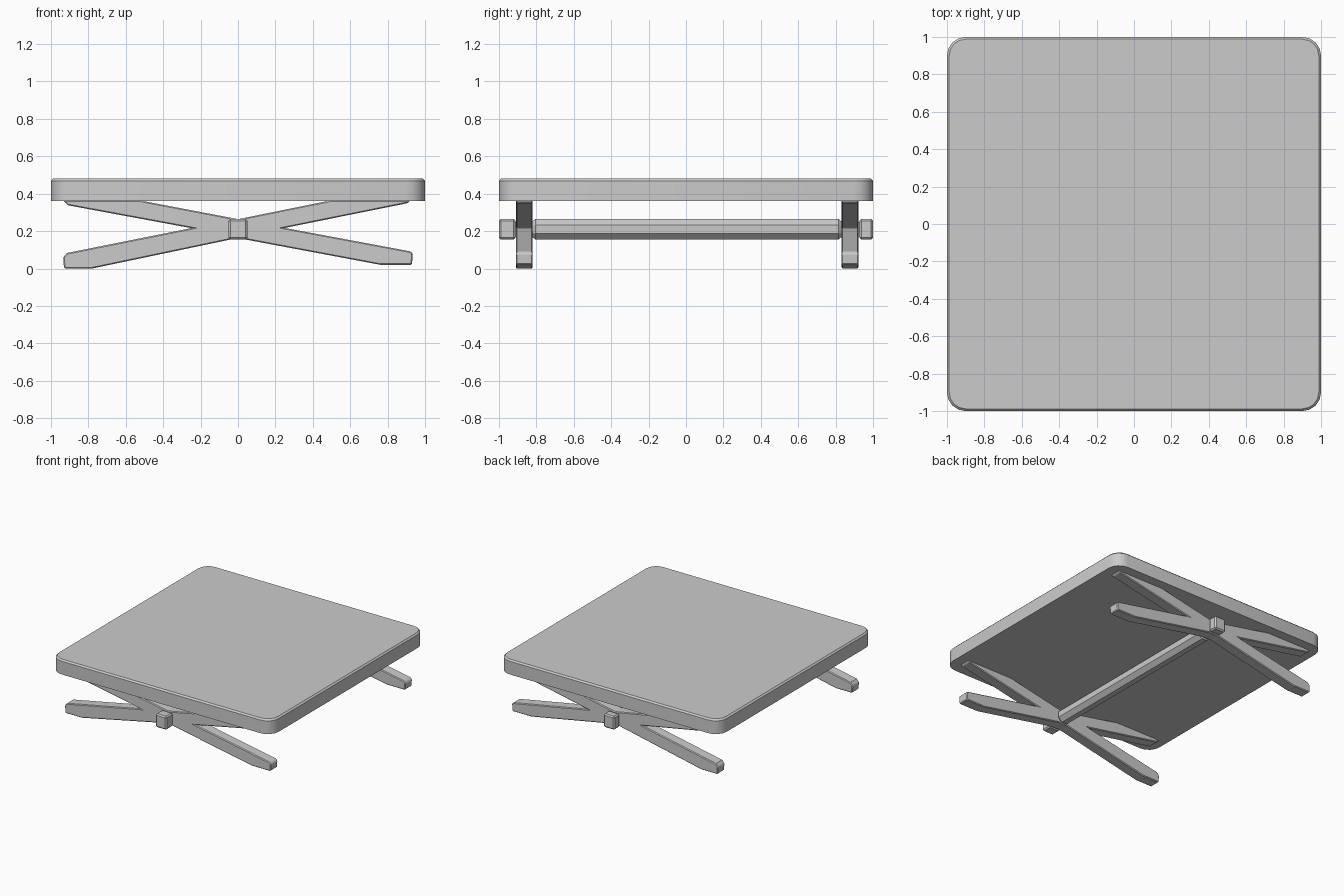
import bpy, bmesh, math
from mathutils import Matrix, Vector

if "Cube" in bpy.data.objects:
    bpy.data.objects.remove(bpy.data.objects["Cube"])


def make_object(name, bm, bevel=0.0, smooth=False, segments=1):
    bmesh.ops.recalc_face_normals(bm, faces=bm.faces[:])
    mesh = bpy.data.meshes.new(name)
    bm.to_mesh(mesh)
    bm.free()
    ob = bpy.data.objects.new(name, mesh)
    bpy.context.collection.objects.link(ob)
    if bevel:
        mod = ob.modifiers.new("edge_bevel", 'BEVEL')
        mod.width = bevel
        mod.segments = segments
        mod.limit_method = 'ANGLE'
        mod.angle_limit = math.radians(40)
    if smooth:
        bpy.ops.object.select_all(action='DESELECT')
        ob.select_set(True)
        bpy.context.view_layer.objects.active = ob
        bpy.ops.object.shade_smooth_by_angle(angle=math.radians(35))
    return ob


def extrude(points, offset):
    bm = bmesh.new()
    face = bm.faces.new([bm.verts.new(p) for p in points])
    res = bmesh.ops.extrude_face_region(bm, geom=[face])
    verts = [v for v in res["geom"] if isinstance(v, bmesh.types.BMVert)]
    bmesh.ops.translate(bm, verts=verts, vec=Vector(offset))
    return bm


def box(lo, hi):
    lo, hi = Vector(lo), Vector(hi)
    bm = bmesh.new()
    bmesh.ops.create_cube(bm, size=1, matrix=Matrix.Translation((lo + hi) / 2)
                          @ Matrix.Diagonal((*(hi - lo), 1)))
    return bm


# Tabletop: rounded square slab with a softened upper rim
R, STEPS = 0.1, 4
outline = []
for k, (sx, sy) in enumerate([(1, 1), (-1, 1), (-1, -1), (1, -1)]):
    for i in range(STEPS + 1):
        a = math.pi / 2 * (k + i / STEPS)
        outline.append((sx * (1 - R) + R * math.cos(a),
                        sy * (1 - R) + R * math.sin(a), 0.36))
bm = extrude(outline, (0, 0, 0.108))
bm.normal_update()
top = max(bm.faces, key=lambda f: f.calc_center_median().z)
bmesh.ops.inset_region(bm, faces=[top], thickness=0.012, depth=0.0)
bmesh.ops.translate(bm, verts=top.verts[:], vec=(0, 0, 0.012))
make_object("tabletop", bm, smooth=True)

# Crossed legs: one X-shaped outline for each side
cross = [(-0.93, 0), (-0.78, 0), (-0.04, 0.155), (0.04, 0.155),
         (0.76, 0.02), (0.93, 0.02), (0.935, 0.08), (0.92, 0.092),
         (0.25, 0.217), (0.91, 0.35), (0.92, 0.365), (0.50, 0.365),
         (0.01, 0.266), (-0.01, 0.266), (-0.53, 0.365), (-0.935, 0.365),
         (-0.91, 0.338), (-0.25, 0.216), (-0.915, 0.083), (-0.935, 0.06)]
for name, y0, y1 in [("front_crossed_legs", -0.91, -0.82),
                     ("back_crossed_legs", 0.832, 0.922)]:
    make_object(name, extrude([(x, y0, z) for x, z in cross],
                              (0, y1 - y0, 0)), bevel=0.006)

# Stretcher: eight-sided bar with tapered ends
bm = bmesh.new()
rings = []
for y, r in [(-0.825, 0.042), (-0.805, 0.06), (0.815, 0.06), (0.835, 0.042)]:
    rings.append([bm.verts.new((r * math.cos(math.pi * (i + 0.5) / 4), y,
                                0.21 + r * math.sin(math.pi * (i + 0.5) / 4)))
                  for i in range(8)])
for a, b in zip(rings, rings[1:]):
    for i in range(8):
        j = (i + 1) % 8
        bm.faces.new((a[i], a[j], b[j], b[i]))
bm.faces.new(rings[0])
bm.faces.new(rings[-1])
make_object("stretcher_bar", bm)

# Stretcher end blocks and the pins joining them through the legs
for name, y0, y1 in [("front_end_block", -1.0, -0.912),
                     ("back_end_block", 0.928, 1.0)]:
    make_object(name, box((-0.05, y0, 0.155), (0.05, y1, 0.265)), bevel=0.01)
make_object("back_pin", box((-0.035, 0.91, 0.17), (0.035, 0.94, 0.25)))
make_object("front_pin", box((-0.035, -0.93, 0.17), (0.035, -0.90, 0.25)))
